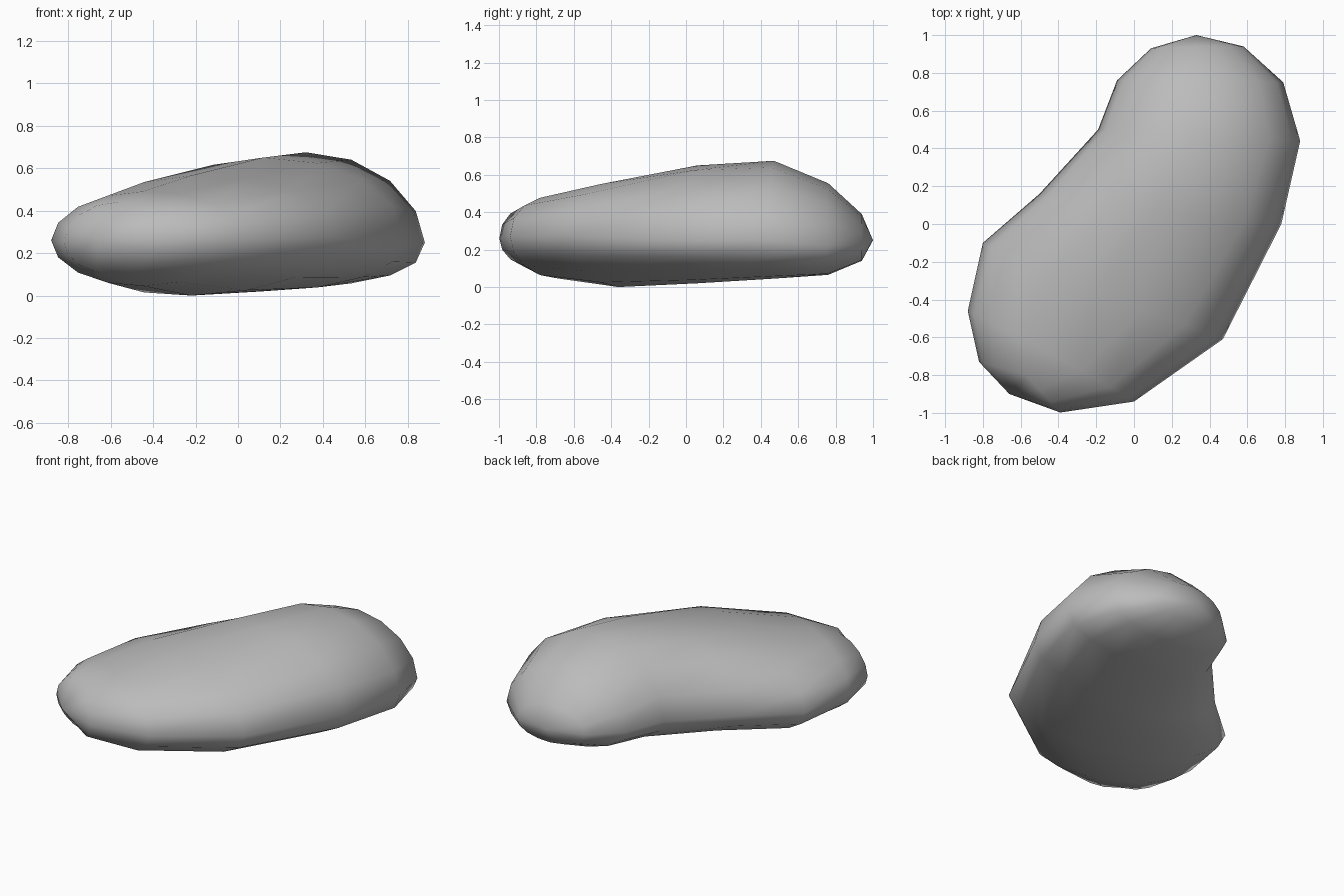
import bpy, bmesh, math
from mathutils import Vector

if "Cube" in bpy.data.objects:
    bpy.data.objects.remove(bpy.data.objects["Cube"])

SIDES = 16

# Rings along the bent spine: inner edge xyz, outer edge xyz, crest xy,
# bottom z, top z, roundness of the outer side above and below
# (below 1 is fuller than an oval, above 1 is slimmer)
stations = [
    ((-0.82, -0.73, 0.25), (-0.39, -0.998, 0.26), (-0.57, -0.80), 0.10, 0.44, 0.95, 1.0),
    ((-0.88, -0.46, 0.26), (0.00, -0.94, 0.27), (-0.45, -0.68), 0.045, 0.49, 0.85, 1.0),
    ((-0.80, -0.10, 0.24), (0.47, -0.61, 0.27), (-0.22, -0.36), 0.00, 0.565, 0.85, 1.0),
    ((-0.50, 0.16, 0.24), (0.78, 0.00, 0.25), (0.12, 0.06), 0.02, 0.65, 0.9, 0.95),
    ((-0.19, 0.50, 0.25), (0.88, 0.44, 0.25), (0.32, 0.47), 0.045, 0.675, 1.1, 0.8),
    ((-0.09, 0.76, 0.25), (0.79, 0.75, 0.22), (0.35, 0.76), 0.065, 0.555, 1.0, 0.9),
    ((0.09, 0.93, 0.25), (0.58, 0.94, 0.23), (0.335, 0.94), 0.14, 0.39, 1.0, 1.0),
]

bm = bmesh.new()

# Oval rings
rings = []
for inner, outer, crest, low, high, up, down in stations:
    a, b = Vector(inner), Vector(outer)
    mid = Vector((*crest, (a.z + b.z) / 2))
    ring = []
    for i in range(SIDES):
        t = 2 * math.pi * i / SIDES
        c, s = math.cos(t), math.sin(t)
        side = b if c > 0 else a
        p = mid + (side - mid) * abs(c)
        power = (up if s > 0 else down) if c > 0 else 1.05
        reach = (high if s > 0 else low) - mid.z
        p.z += reach * abs(s) ** power
        ring.append(bm.verts.new(p))
    rings.append(ring)

# Skin between rings, closed with a fan at each tip
tip_a = bm.verts.new((-0.66, -0.90, 0.26))
tip_b = bm.verts.new((0.33, 1.0, 0.25))
for i in range(SIDES):
    j = (i + 1) % SIDES
    for r, s in zip(rings, rings[1:]):
        bm.faces.new((r[i], r[j], s[j], s[i]))
    bm.faces.new((tip_a, rings[0][j], rings[0][i]))
    bm.faces.new((tip_b, rings[-1][i], rings[-1][j]))

bmesh.ops.recalc_face_normals(bm, faces=bm.faces)
for f in bm.faces:
    f.smooth = True

mesh = bpy.data.meshes.new("bean")
bm.to_mesh(mesh)
bm.free()
bean = bpy.data.objects.new("bean", mesh)
bpy.context.collection.objects.link(bean)
mat = bpy.data.materials.new("bean_grey")
mat.diffuse_color = (0.5, 0.5, 0.5, 1)
mat.use_nodes = True
mat.node_tree.nodes["Principled BSDF"].inputs["Base Color"].default_value = mat.diffuse_color
mesh.materials.append(mat)
